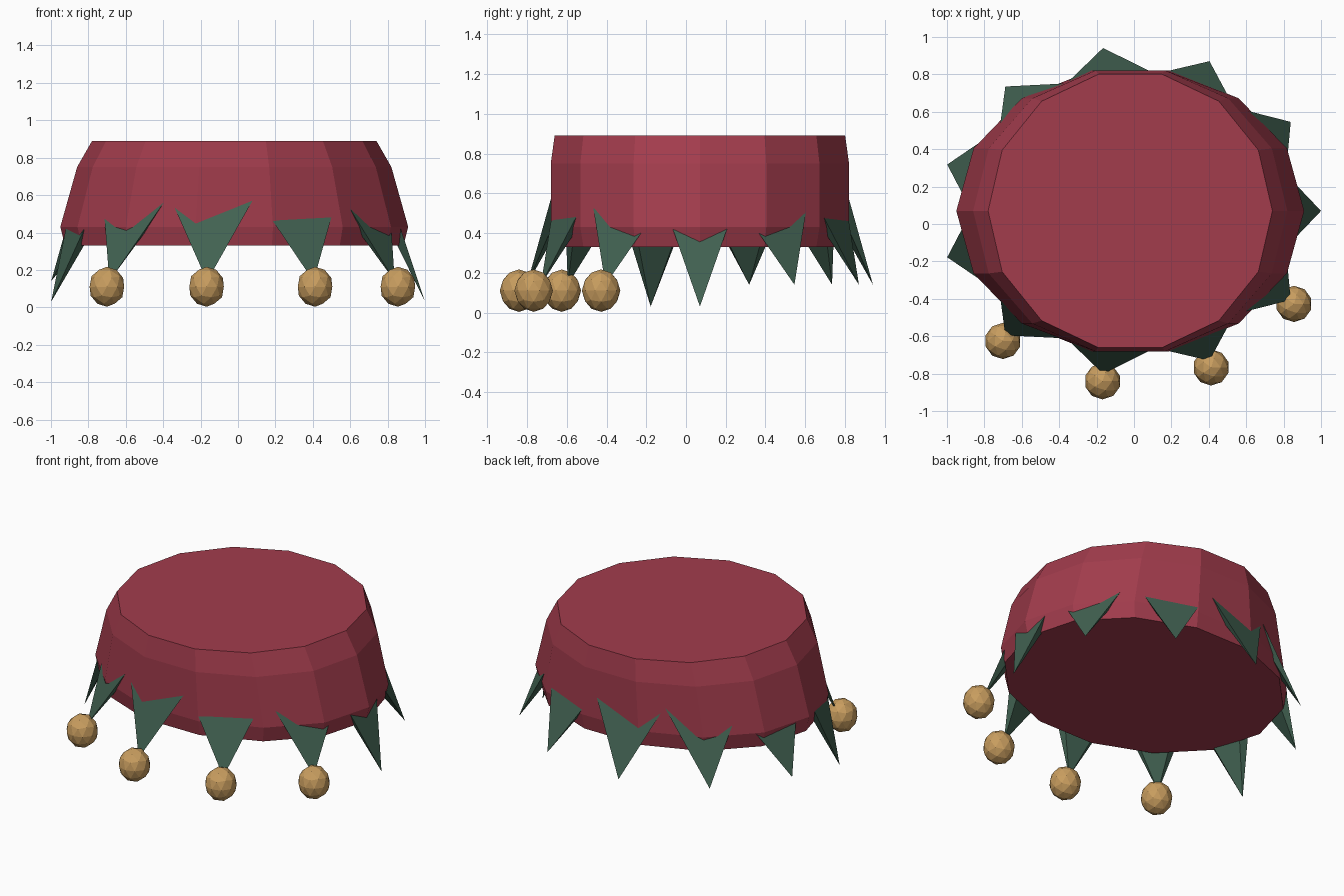
import bpy, bmesh
from math import sin, cos, pi, radians
from mathutils import Vector

cube = bpy.data.objects.get("Cube")
if cube:
    bpy.data.objects.remove(cube, do_unlink=True)

SIDES = 14
CX, CY = -0.02, 0.07
# body rings from bottom to top: z, x radius, y radius
RINGS = [(0.33, 0.905, 0.75), (0.43, 0.93, 0.77), (0.75, 0.84, 0.77), (0.89, 0.76, 0.75)]


def material(name, rgb):
    m = bpy.data.materials.new(name)
    m.use_nodes = True
    m.diffuse_color = (*rgb, 1)
    m.node_tree.nodes["Principled BSDF"].inputs["Base Color"].default_value = (*rgb, 1)
    return m


red = material("crimson", (0.36, 0.045, 0.073))
green = material("dark_green", (0.054, 0.122, 0.084))
gold = material("gold", (0.578, 0.337, 0.114))


def finish(name, bm, mat):
    bmesh.ops.recalc_face_normals(bm, faces=bm.faces)
    mesh = bpy.data.meshes.new(name)
    bm.to_mesh(mesh)
    bm.free()
    mesh.materials.append(mat)
    obj = bpy.data.objects.new(name, mesh)
    bpy.context.collection.objects.link(obj)
    return obj


def on_ellipse(angle, rx, ry, z):
    return Vector((CX + rx * cos(angle), CY + ry * sin(angle), z))


def on_body(degrees, z):
    """Point on the faceted side wall at an angle and height."""
    a, step = radians(degrees), 2 * pi / SIDES
    r = cos(step / 2) / cos(a % step - step / 2)
    for (z0, x0, y0), (z1, x1, y1) in zip(RINGS, RINGS[1:]):
        if z0 <= z <= z1:
            t = (z - z0) / (z1 - z0)
            return on_ellipse(a, r * (x0 + t * (x1 - x0)), r * (y0 + t * (y1 - y0)), z)


# Faceted drum body
bm = bmesh.new()
loops = [[bm.verts.new(on_ellipse(2 * pi * i / SIDES, rx, ry, z)) for i in range(SIDES)]
         for z, rx, ry in RINGS]
for low, high in zip(loops, loops[1:]):
    for i in range(SIDES):
        j = (i + 1) % SIDES
        bm.faces.new((low[i], low[j], high[j], high[i]))
bm.faces.new(loops[0])
bm.faces.new(loops[-1])
finish("body", bm, red)


# Pointed collar flaps: thin wedges sunk into the body
def flap(name, tip, left, right):
    outer = [tip + (p - tip) * 1.12 for p in (left, right)]
    mid = (outer[0] + outer[1]) / 2
    inward = Vector((CX - mid.x, CY - mid.y, 0)).normalized() * 0.07
    inner = [mid + (p - mid) * 0.8 + inward for p in outer]
    bm = bmesh.new()
    apex = bm.verts.new(tip)
    ring = [bm.verts.new(p) for p in (outer[0], outer[1], inner[1], inner[0])]
    bm.faces.new(ring)
    for i in range(4):
        bm.faces.new((apex, ring[i], ring[(i + 1) % 4]))
    finish(name, bm, green)


# angle and height where each flap's edges meet the body, for half the circle
EDGES = [((-10.5, 0.42), (10.5, 0.42)), ((23, 0.40), (45, 0.51)), ((55, 0.48), (77, 0.46)),
         ((83.6, 0.57), (111.5, 0.54)), ((115, 0.575), (141, 0.48)), ((151, 0.42), (172.5, 0.42))]
COUNT = 11
for k in range(COUNT):
    mirrored = k > 5
    pairs = EDGES[COUNT - k] if mirrored else EDGES[k]
    sign = -1 if mirrored else 1
    corners = [on_body(sign * a, z) for a, z in pairs]
    angle = 2 * pi * k / COUNT
    tip = on_ellipse(angle, 1.02, 0.88, 0.03 if k in (0, 6) else 0.14)
    flap(f"collar_flap_{k + 1}", tip, *corners)
    # Faceted bells hang from the front flaps
    if k > 6:
        bm = bmesh.new()
        bmesh.ops.create_icosphere(bm, subdivisions=2, radius=0.097)
        bmesh.ops.scale(bm, vec=(1, 1, 1.1), verts=bm.verts)
        bmesh.ops.translate(bm, vec=on_ellipse(angle, 1.04, 0.92, 0.11), verts=bm.verts)
        finish(f"bell_{k - 6}", bm, gold)
